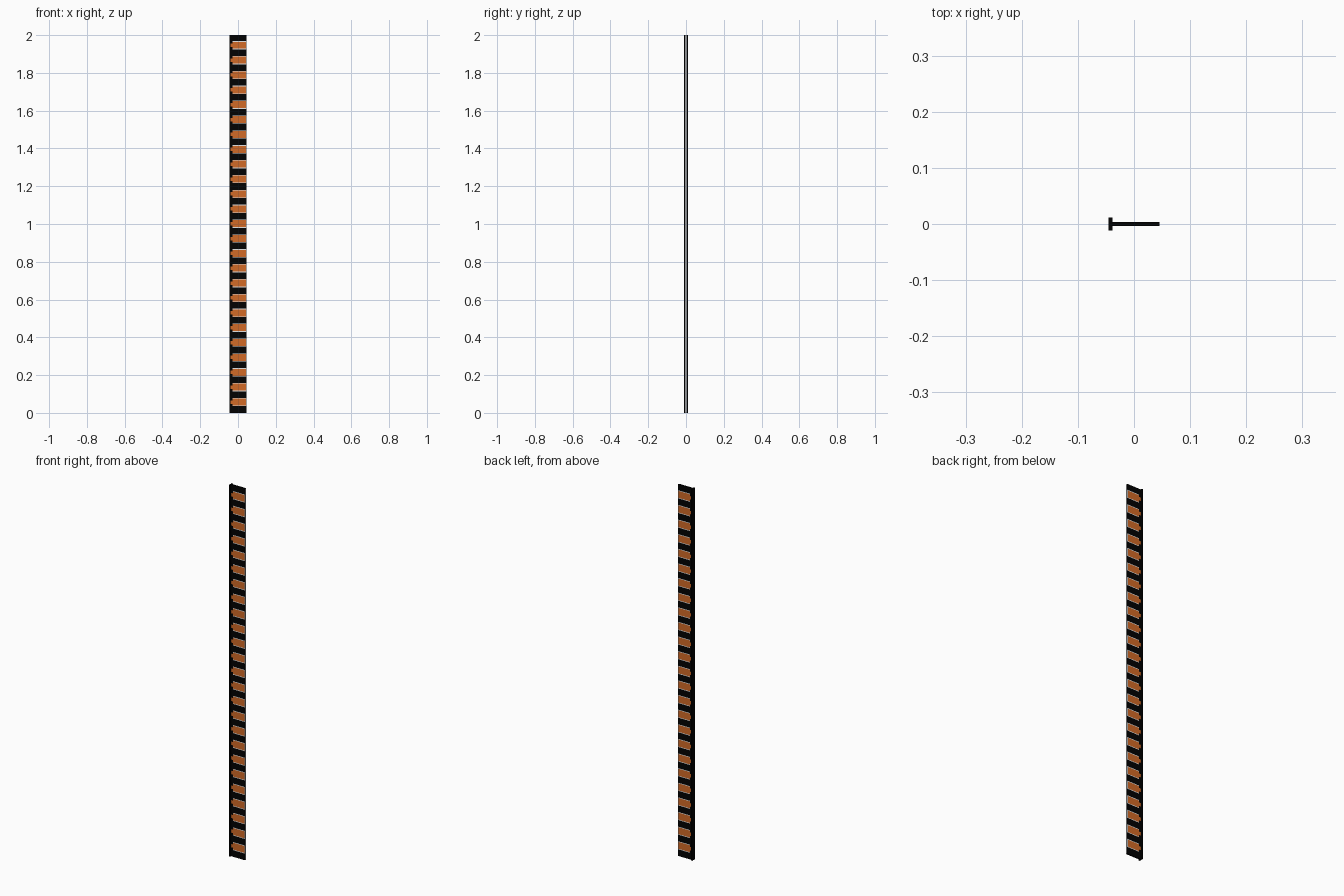
import bpy, bmesh

if "Cube" in bpy.data.objects:
    bpy.data.objects.remove(bpy.data.objects["Cube"])

def mat(name, c):
    m = bpy.data.materials.new(name)
    m.diffuse_color = (*c, 1)
    m.use_nodes = True
    m.node_tree.nodes["Principled BSDF"].inputs["Base Color"].default_value = m.diffuse_color
    return m

black = mat("black", (0.0005, 0.0005, 0.0005))
orange = mat("orange", (0.65, 0.145, 0.02))
white = mat("white", (0.85, 0.85, 0.85))

N, PITCH, Z0 = 25, 0.0787, 0.0575
HALF, LINE = 0.0185, 0.0035
XL, XR, T = -0.0385, 0.045, 0.004

def finish(name, bm, mats):
    bmesh.ops.recalc_face_normals(bm, faces=bm.faces[:])
    me = bpy.data.meshes.new(name)
    bm.to_mesh(me)
    bm.free()
    for m in mats:
        me.materials.append(m)
    ob = bpy.data.objects.new(name, me)
    bpy.context.collection.objects.link(ob)
    return ob

def box(bm, lo, hi):
    r = bmesh.ops.create_cube(bm, size=1)
    for v in r["verts"]:
        for i in range(3):
            v.co[i] = lo[i] if v.co[i] < 0 else hi[i]

# back flange: the crossbar of the T section
bm = bmesh.new()
box(bm, (-0.045, -0.0115, 0), (XL, 0.0115, 2))
finish("back_flange", bm, [black])

# thin web, cut into bands and coloured by position
bm = bmesh.new()
box(bm, (XL, -T, 0), (XR, T, 2))

def cut(co, no):
    bmesh.ops.bisect_plane(bm, geom=bm.verts[:] + bm.edges[:] + bm.faces[:],
                           plane_co=co, plane_no=no)

STEP, RIM = -0.028, 0.0415
for x in (STEP, RIM):
    cut((x, 0, 0), (1, 0, 0))
for i in range(N):
    c = Z0 + i * PITCH
    for h in (HALF + LINE, HALF, HALF * 0.5):
        for s in (-1, 1):
            cut((0, 0, c + s * h), (0, 0, 1))
bm.normal_update()
for f in bm.faces:
    p = f.calc_center_median()
    d = min(abs(p.z - Z0 - i * PITCH) for i in range(N))
    if f.normal.x > 0.9:
        f.material_index = 2          # pale outer edge
    elif abs(f.normal.y) > 0.9:
        if p.x < STEP:
            f.material_index = 1 if d < HALF * 0.5 else 0
        elif d < HALF and p.x < RIM:
            f.material_index = 1      # orange window
        elif d < HALF + LINE:
            f.material_index = 2      # pale outline
finish("striped_web", bm, [black, orange, white])
